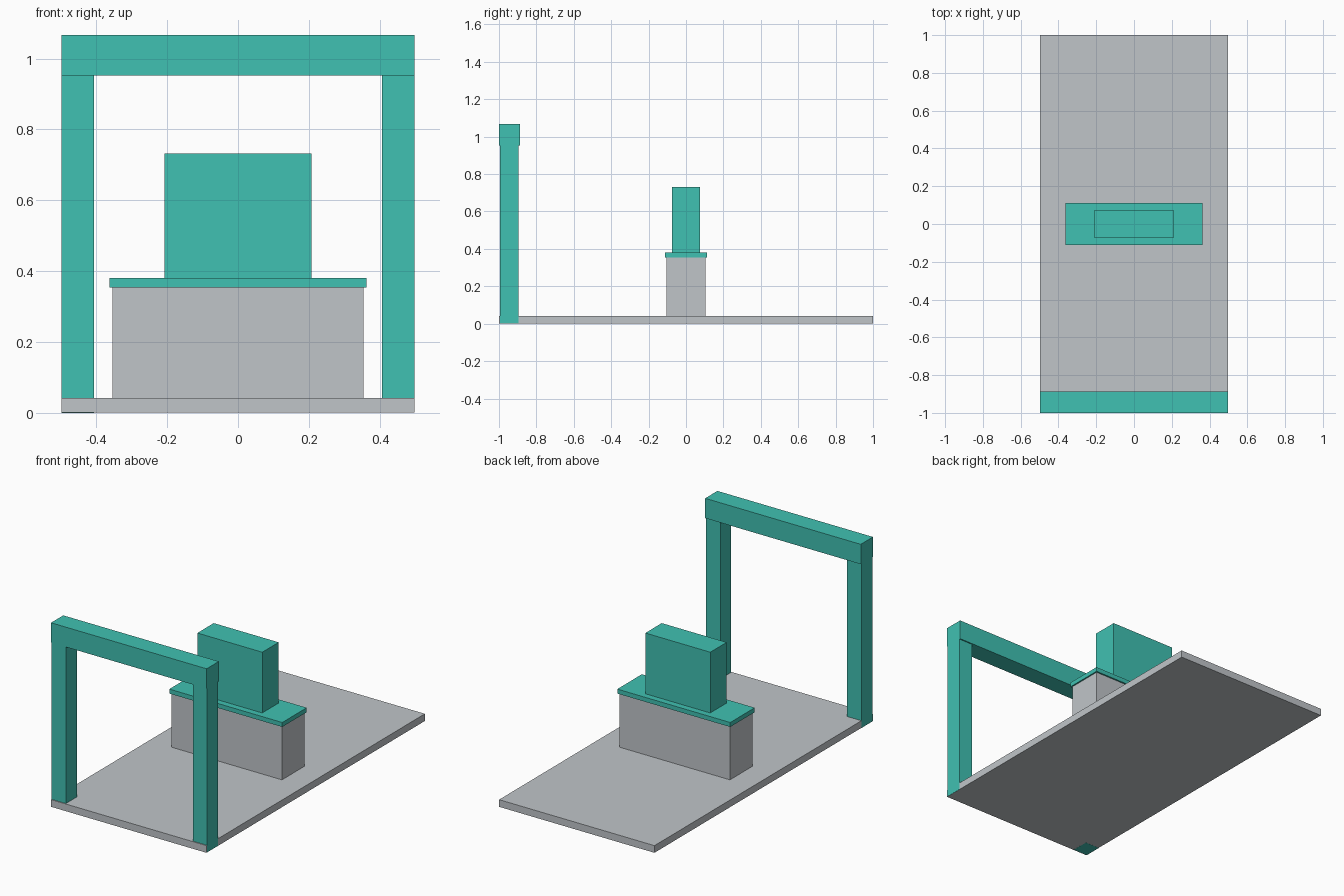
import bpy

if "Cube" in bpy.data.objects:
    bpy.data.objects.remove(bpy.data.objects["Cube"])


def material(name, color):
    m = bpy.data.materials.new(name)
    m.diffuse_color = (*color, 1.0)
    m.use_nodes = True
    m.node_tree.nodes["Principled BSDF"].inputs["Base Color"].default_value = m.diffuse_color
    return m


teal = material("teal", (0.051, 0.533, 0.445))
grey = material("light grey", (0.527, 0.558, 0.584))


def box(name, xs, ys, zs, mat):
    """Axis-aligned box given its (min, max) extents."""
    spans = (xs, ys, zs)
    bpy.ops.mesh.primitive_cube_add(size=1, location=[(a + b) / 2 for a, b in spans])
    ob = bpy.context.object
    ob.name = name
    ob.scale = [b - a for a, b in spans]
    bpy.ops.object.transform_apply(location=False, rotation=False, scale=True)
    ob.data.materials.append(mat)
    return ob


W = 0.498  # half width of the base

# Ground slab
box("base", (-W, W), (-1, 1), (0.0005, 0.042), grey)

# Pedestal with its cap and the upright block on top
box("pedestal", (-0.354, 0.354), (-0.103, 0.103), (0.042, 0.354), grey)
box("pedestal_cap", (-0.362, 0.362), (-0.112, 0.112), (0.354, 0.380), teal)
box("upright_block", (-0.208, 0.208), (-0.075, 0.075), (0.380, 0.732), teal)

# Gateway: two posts running down through the base edge, and a beam
POST_Y = (-0.995, -0.895)
box("left_post", (-W - 0.0007, -0.407), POST_Y, (0, 0.952), teal)
box("right_post", (0.407, W + 0.0007), POST_Y, (0.001, 0.952), teal)
box("gate_beam", (-W - 0.0007, W + 0.0007), (-1, -0.888), (0.952, 1.067), teal)
